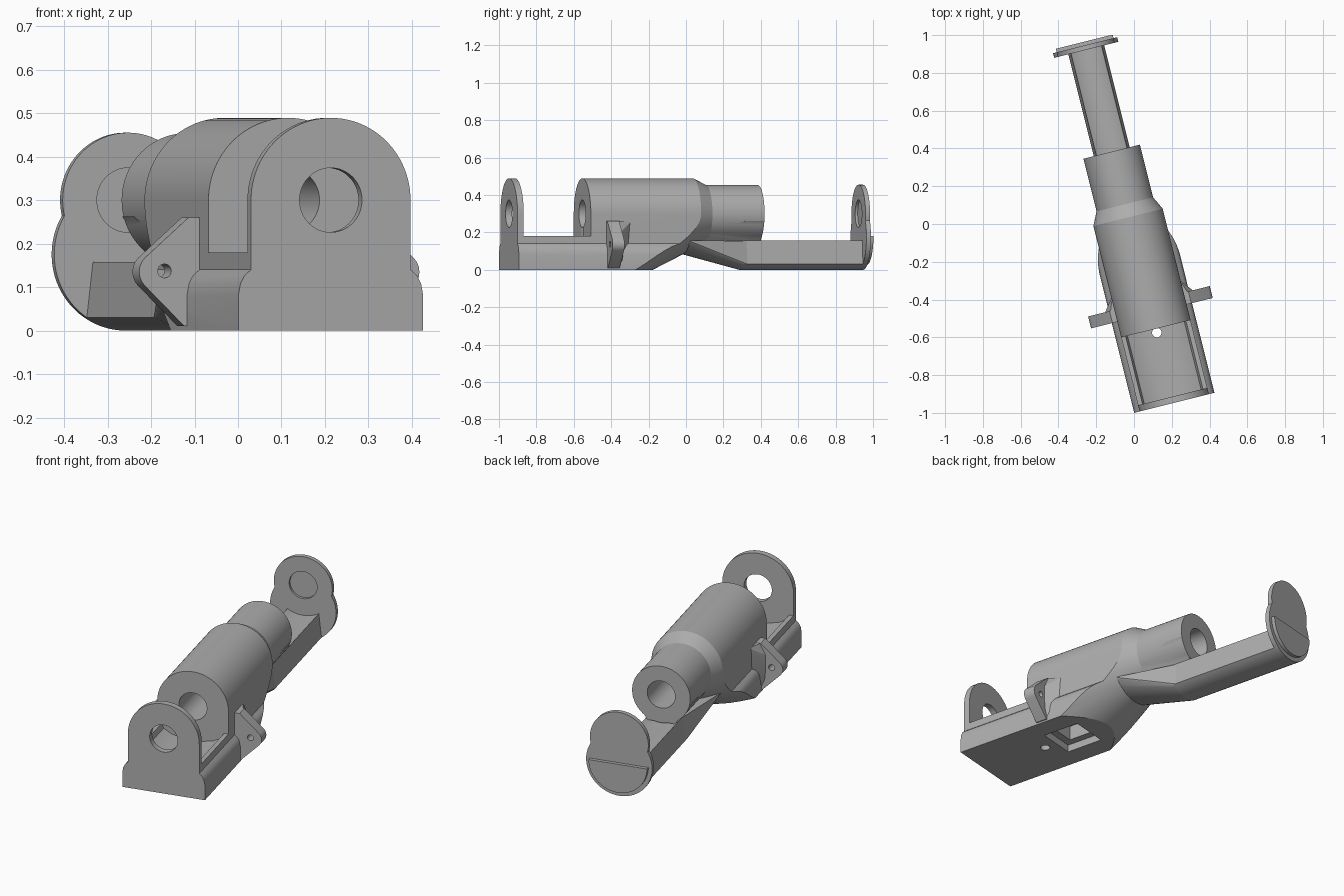
import bpy, bmesh, math
from mathutils import Vector

if "Cube" in bpy.data.objects:
    bpy.data.objects.remove(bpy.data.objects["Cube"])

ANGLE = math.radians(14)          # whole part is turned about z
AXIS_Z = 0.30                     # height of the bore axis

grey = bpy.data.materials.new("plain grey")
grey.diffuse_color = (0.42, 0.42, 0.42, 1)
grey.use_nodes = True
grey.node_tree.nodes["Principled BSDF"].inputs["Base Color"].default_value = grey.diffuse_color


def add(name, bm):
    bmesh.ops.recalc_face_normals(bm, faces=bm.faces)
    me = bpy.data.meshes.new(name)
    bm.to_mesh(me)
    bm.free()
    ob = bpy.data.objects.new(name, me)
    bpy.context.collection.objects.link(ob)
    me.materials.append(grey)
    return ob


def loft(name, rings):
    """Closed skin through rings of equal point count."""
    bm = bmesh.new()
    vs = [[bm.verts.new(p) for p in r] for r in rings]
    n = len(vs[0])
    for a, b in zip(vs, vs[1:]):
        for i in range(n):
            j = (i + 1) % n
            bm.faces.new((a[i], a[j], b[j], b[i]))
    bm.faces.new(vs[0])
    bm.faces.new(vs[-1][::-1])
    return add(name, bm)


def prism(name, profile, y0, y1):
    return loft(name, [[(x, y, z) for x, z in profile] for y in (y0, y1)])


def hull(name, points):
    bm = bmesh.new()
    for p in points:
        bm.verts.new(p)
    res = bmesh.ops.convex_hull(bm, input=bm.verts)
    junk = {g for g in res["geom_interior"] + res["geom_unused"] if isinstance(g, bmesh.types.BMVert)}
    bmesh.ops.delete(bm, geom=list(junk), context='VERTS')
    return add(name, bm)


def arc(r, cz, a0, a1, n, cx=0.0):
    out = []
    for i in range(n + 1):
        a = math.radians(a0 + (a1 - a0) * i / n)
        out.append((cx + r * math.cos(a), cz + r * math.sin(a)))
    return out


def circle(r, cz=AXIS_Z, n=64, cx=0.0):
    return arc(r, cz, 0, 360, n, cx)[:-1]


def boolean(ob, other, op):
    m = ob.modifiers.new("bool", 'BOOLEAN')
    m.operation, m.object, m.solver = op, other, 'EXACT'
    bpy.context.view_layer.objects.active = ob
    bpy.ops.object.modifier_apply(modifier=m.name)
    bpy.data.objects.remove(other)


# Body: arched profile on a wider foot, trimmed by a cone and rear cylinder
side = [(0.219, 0), (0.219, 0.08), (0.214, 0.108), (0.204, 0.127), (0.189, 0.14)]
profile = side + arc(0.189, AXIS_Z, 0, 180, 48) + [(-x, z) for x, z in reversed(side)]
body = prism("body", profile, -0.97, 0.5)
stations = [(-1.1, 0.754), (0.113, 0.154), (0.40, 0.154)]
envelope = loft("envelope", [[(x, y, z) for x, z in circle(r)] for y, r in stations])
boolean(body, envelope, 'INTERSECT')

# Neck joining the body to the rear arm
start = [(x, -0.02, z) for x, z in arc(0.215, AXIS_Z, -138, -42, 20)]
keel = arc(0.175, 0.175, -124, -56, 16)
end = [(x, y, z) for y in (0.30, 0.32) for x, z in keel + [(0.083, 0.155), (-0.083, 0.155)]]
boolean(body, hull("neck", start + end), 'UNION')

# Flared support under the rear cylinder
wedge = [(s * x, y, z) for s in (-1, 1) for x, y, z in
         ((0.11, 0.04, 0.19), (0.07, 0.04, 0.14), (0.153, 0.30, 0.262), (0.153, 0.399, 0.262),
          (0.072, 0.30, 0.15), (0.072, 0.399, 0.15))]
boolean(body, hull("wedge", wedge), 'UNION')

# Open trough behind the front wall
floor = [(-0.165, 0.18), (-0.155, 0.155), (-0.11, 0.13), (-0.055, 0.118), (0, 0.115)]
floor += [(-x, z) for x, z in reversed(floor[:-1])]
trough = [(-0.3, 0.6), (-0.3, 0.18)] + floor + [(0.3, 0.18), (0.3, 0.6)]
boolean(body, prism("trough", trough, -0.936, -0.566), 'DIFFERENCE')

# Bore, drain hole and stepped pocket underneath
boolean(body, prism("bore", circle(0.074), -1.1, 0.6), 'DIFFERENCE')
drain = [[(x, y - 0.587, z) for x, y in circle(0.025, 0, 32)] for z in (-0.1, 0.3)]
boolean(body, loft("drain", drain), 'DIFFERENCE')


def square(h, z, y=-0.41):
    return [(-h, y - h, z), (h, y - h, z), (h, y + h, z), (-h, y + h, z)]


boolean(body, loft("pocket", [square(0.105, -0.02), square(0.105, 0.04)]), 'DIFFERENCE')
boolean(body, loft("inner_pocket", [square(0.065, 0.02), square(0.065, 0.12)]), 'DIFFERENCE')

# Rear arm: rounded keel, tapered sides, grooved top
arm = prism("rear_arm", keel + [(0.082, 0.17), (-0.082, 0.17)], 0.30, 0.965)
boolean(arm, prism("groove", circle(0.165, n=96), 0.25, 0.956), 'DIFFERENCE')

# Rear plate of two merged discs with a shallow socket, and a heel pad
plate = prism("rear_plate", arc(0.155, 0.30, -13.5, 193.5, 48)[:-1]
              + arc(0.175, 0.175, 149.5, 390.5, 56)[:-1], 0.956, 0.981)
boolean(plate, prism("socket", circle(0.074), 0.93, 0.97), 'DIFFERENCE')
heel = prism("heel_pad", arc(0.155, 0.18, 180, 360, 40), 0.975, 1.0)

# Side ears with pin holes and root gussets
parts = [body, arm, plate, heel]
for s, label in ((-1, "left"), (1, "right")):
    pts = [(s * x, y, z) for y in (-0.481, -0.416) for x, z in
           circle(0.045, 0.135, 24, 0.287) + [(0.18, 0.26), (0.215, 0.26), (0.18, 0.01), (0.225, 0.01)]]
    ear = hull(label + "_ear", pts)
    boolean(ear, prism("pin_hole", [(s * x, z) for x, z in circle(0.016, 0.137, 20, 0.272)],
                       -0.6, -0.3), 'DIFFERENCE')
    gusset = hull(label + "_gusset", [(s * x, y, z) for x, y, z in
                  ((0.18, -0.43, 0.26), (0.215, -0.43, 0.258), (0.18, -0.34, 0.26),
                   (0.18, -0.43, 0.02), (0.225, -0.43, 0.02), (0.18, -0.36, 0.02),
                   (0.25, -0.43, 0.19), (0.25, -0.43, 0.08))])
    parts += [ear, gusset]

# Smooth curved faces and turn everything into place
for ob in parts:
    ob.location = (-0.022 * math.cos(ANGLE), -0.022 * math.sin(ANGLE), 0)
    ob.rotation_euler = (0, 0, ANGLE)
    bpy.ops.object.select_all(action='DESELECT')
    ob.select_set(True)
    bpy.context.view_layer.objects.active = ob
    bpy.ops.object.shade_smooth_by_angle(angle=math.radians(25))
